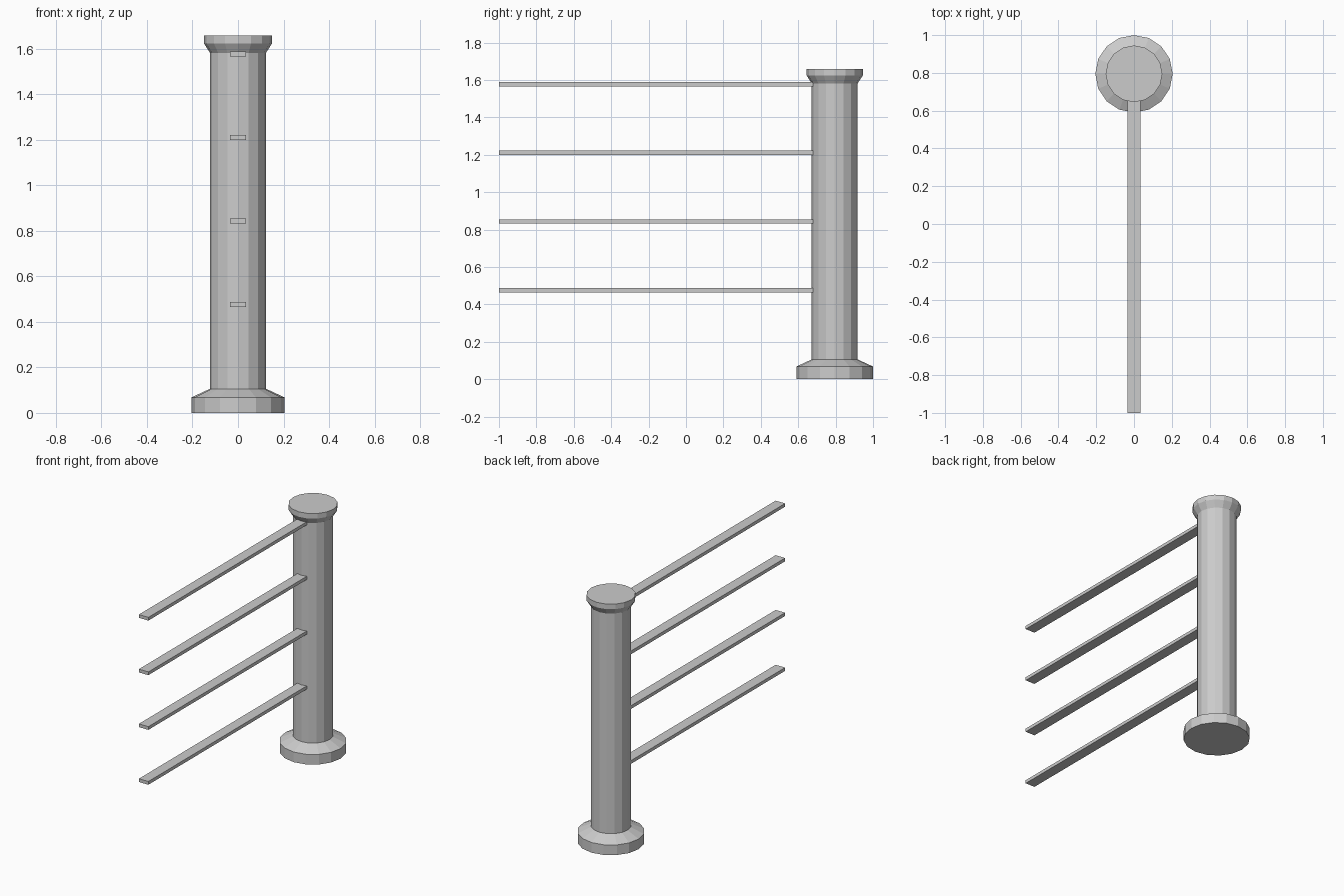
import bpy, bmesh, math

if "Cube" in bpy.data.objects:
    bpy.data.objects.remove(bpy.data.objects["Cube"])

POST_Y = 0.795
SIDES = 16


def make_object(name, bm):
    bmesh.ops.recalc_face_normals(bm, faces=bm.faces)
    mesh = bpy.data.meshes.new(name)
    bm.to_mesh(mesh)
    bm.free()
    obj = bpy.data.objects.new(name, mesh)
    bpy.context.collection.objects.link(obj)
    return obj


def lathe(name, profile):
    """Closed faceted solid from (radius, height) pairs around the post axis."""
    bm = bmesh.new()
    rings = []
    for r, z in profile:
        angles = [2 * math.pi * i / SIDES for i in range(SIDES)]
        rings.append([bm.verts.new((r * math.cos(a), POST_Y + r * math.sin(a), z)) for a in angles])
    for low, high in zip(rings, rings[1:]):
        for i in range(SIDES):
            j = (i + 1) % SIDES
            bm.faces.new((low[i], low[j], high[j], high[i]))
    bm.faces.new(rings[0])
    bm.faces.new(rings[-1])
    return make_object(name, bm)


def box(name, lo, hi):
    bm = bmesh.new()
    bmesh.ops.create_cube(bm, size=1)
    for v in bm.verts:
        v.co = [(a + b) / 2 + c * (b - a) for a, b, c in zip(lo, hi, v.co)]
    return make_object(name, bm)


# Post: wide foot, straight shaft, flared cap
lathe("post", [(0.205, 0), (0.205, 0.068), (0.123, 0.106), (0.123, 1.582),
               (0.15, 1.624), (0.15, 1.658)])

# Four flat rails running from the post to the open end
for i, z in enumerate((0.476, 0.844, 1.211, 1.577)):
    box(f"rail_{i + 1}", (-0.035, -1.0, z - 0.011), (0.035, 0.685, z + 0.011))
